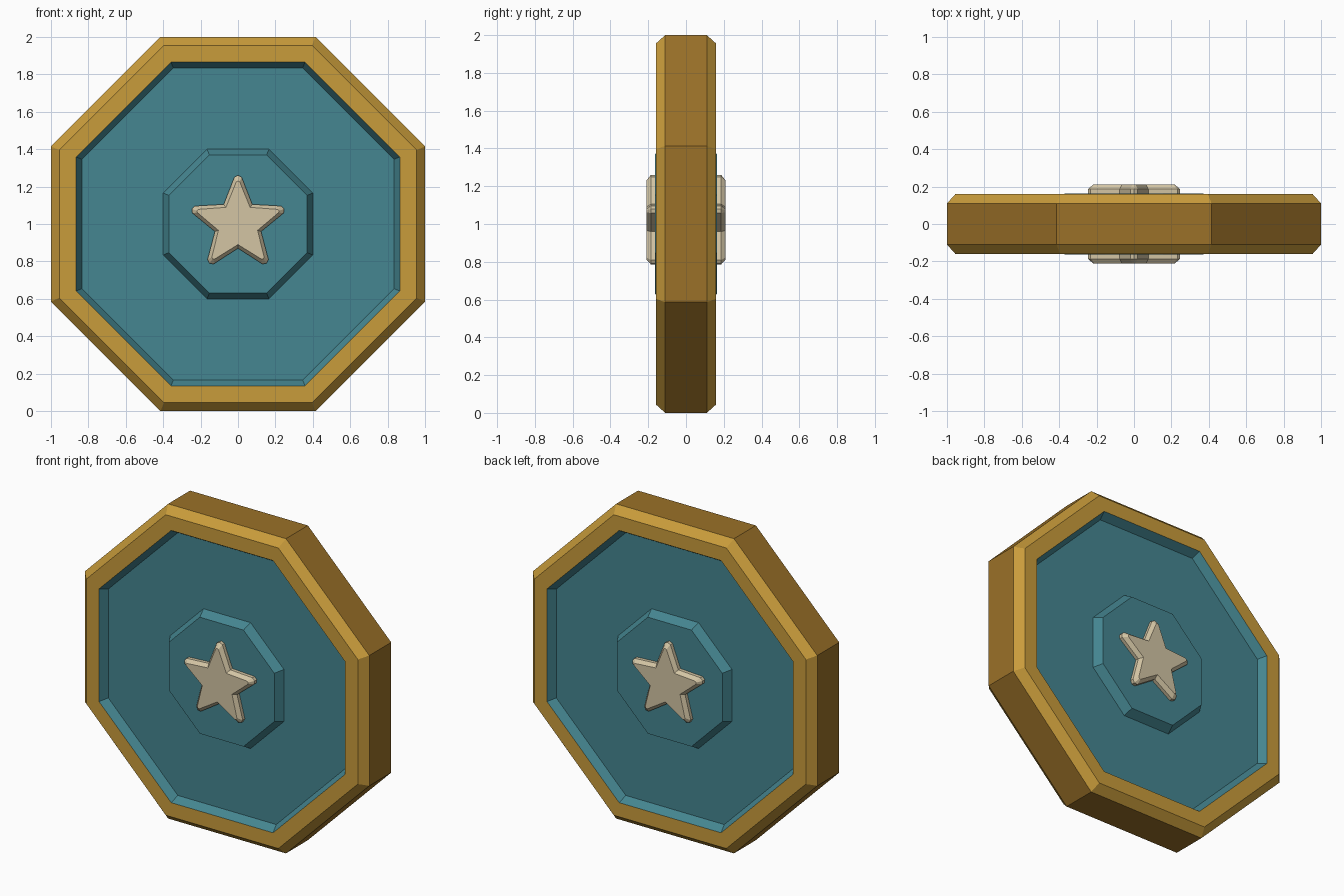
import bpy
import bmesh
from math import sin, cos, pi

cube = bpy.data.objects.get("Cube")
if cube:
    bpy.data.objects.remove(cube)


def material(name, rgb):
    """Flat material from 0-255 display colour."""
    lin = [((c / 255 + 0.055) / 1.055) ** 2.4 for c in rgb] + [1]
    mat = bpy.data.materials.new(name)
    mat.use_nodes = True
    mat.diffuse_color = lin
    mat.node_tree.nodes["Principled BSDF"].inputs["Base Color"].default_value = lin
    return mat


gold = material("gold", (201, 156, 59))
bronze = material("bronze edge", (155, 113, 40))
teal = material("teal", (69, 134, 145))
cream = material("cream", (211, 197, 164))

CENTRE = 1.0


def octagon(apothem):
    r = apothem / cos(pi / 8)
    return [(r * cos(pi / 8 + i * pi / 4), r * sin(pi / 8 + i * pi / 4)) for i in range(8)]


def star(tip, notch, half_width):
    """Five arms with blunted tips."""
    pts = []
    for i in range(5):
        a = pi / 2 + i * 2 * pi / 5
        for r, side in ((tip - half_width * 0.5, -half_width), (tip, 0),
                        (tip - half_width * 0.5, half_width)):
            pts.append((r * cos(a) - side * sin(a), r * sin(a) + side * cos(a)))
        b = a + pi / 5
        pts.append((notch * cos(b), notch * sin(b)))
    return pts


def loft(name, sections, mats, closed=False, pick=None):
    """Join outlines (points, y) in order; pick gives a material per band."""
    bm = bmesh.new()
    rings = [[bm.verts.new((x, y, z + CENTRE)) for x, z in pts] for pts, y in sections]
    pairs = list(zip(rings, rings[1:]))
    if closed:
        pairs.append((rings[-1], rings[0]))
    else:
        bm.faces.new(rings[0])
        bm.faces.new(rings[-1])
    for band, (a, b) in enumerate(pairs):
        for i in range(len(a)):
            j = (i + 1) % len(a)
            f = bm.faces.new((a[i], a[j], b[j], b[i]))
            f.material_index = pick(band) if pick else 0
    bmesh.ops.recalc_face_normals(bm, faces=bm.faces)
    mesh = bpy.data.meshes.new(name)
    bm.to_mesh(mesh)
    bm.free()
    for m in mats:
        mesh.materials.append(m)
    obj = bpy.data.objects.new(name, mesh)
    bpy.context.collection.objects.link(obj)
    return obj


def mirrored(profile):
    """Front half of a section list followed by its back half."""
    return profile + [(pts, -y) for pts, y in reversed(profile)]


# Chamfered outer rim with a darker edge band and teal inner walls
rim = mirrored([(octagon(0.835), -0.11), (octagon(0.865), -0.16),
                (octagon(0.955), -0.16), (octagon(1.0), -0.11)])
loft("rim", rim, [gold, bronze, teal], closed=True,
     pick=lambda band: {0: 2, 3: 1, 6: 2, 7: 2}.get(band, 0))

# Recessed disc and raised centre boss, on both sides
loft("centre_disc", mirrored([(octagon(0.37), -0.164), (octagon(0.4), -0.11),
                              (octagon(0.835), -0.11)]), [teal])

# Bevelled star on each side
for name, side in (("front_star", -1), ("back_star", 1)):
    loft(name, [(star(0.26, 0.13, 0.02), side * 0.15),
                (star(0.26, 0.13, 0.02), side * 0.186),
                (star(0.23, 0.11, 0.009), side * 0.21)], [cream])
